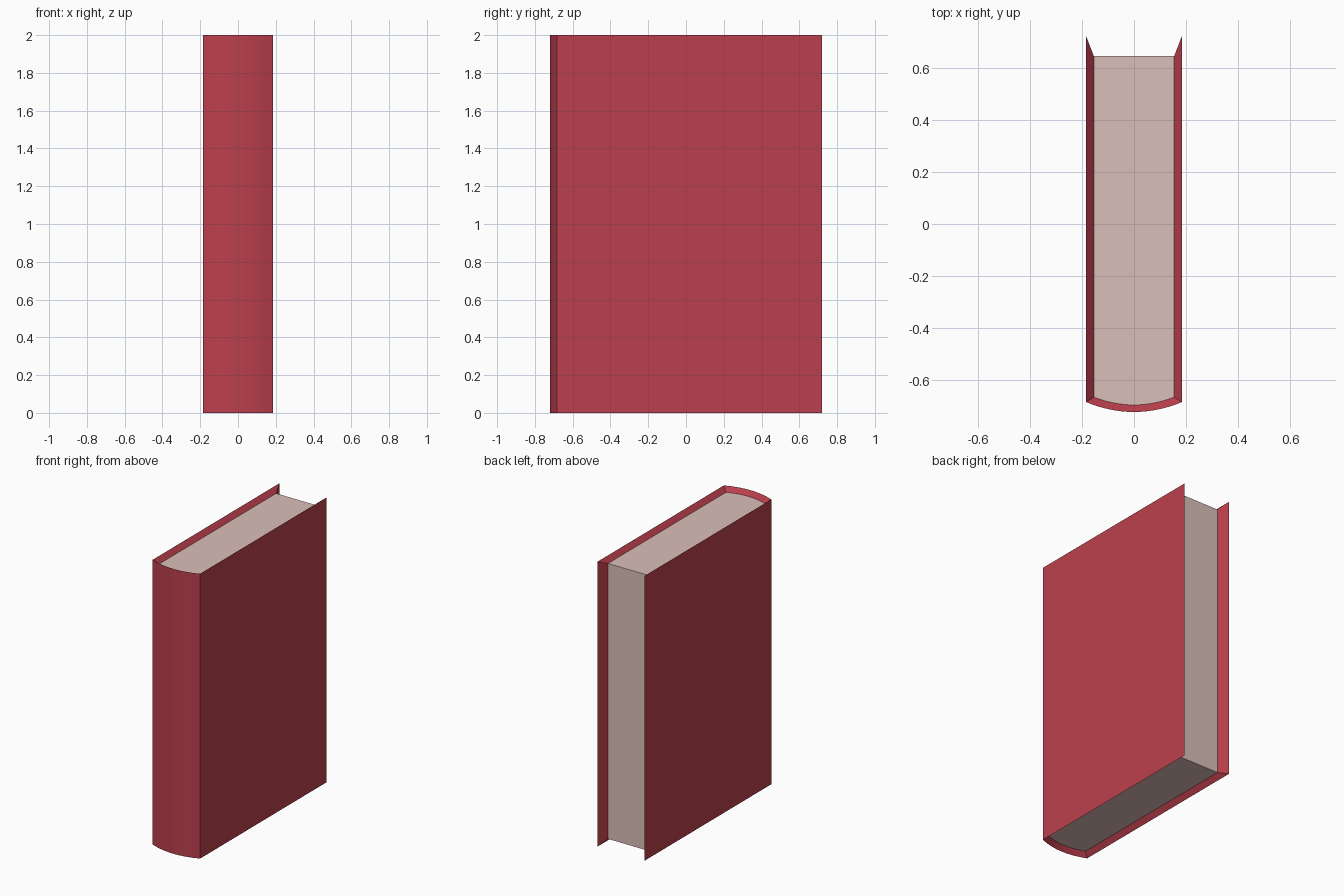
import bpy
import bmesh

cube = bpy.data.objects.get("Cube")
if cube:
    bpy.data.objects.remove(cube, do_unlink=True)

HEIGHT = 2.0
INSET = 0.033      # how far the pages sit below the cover's rim
SEGMENTS = 16      # spine curve


def material(name, color):
    mat = bpy.data.materials.new(name)
    mat.use_nodes = True
    mat.diffuse_color = color
    mat.node_tree.nodes["Principled BSDF"].inputs["Base Color"].default_value = color
    return mat


def outline(half_width, fore_y, corner_y, spine_y):
    """U-shaped outline: fore edge, around the curved spine, back to fore edge."""
    arc = []
    for i in range(SEGMENTS + 1):
        t = 2 * i / SEGMENTS - 1
        arc.append((half_width * t, spine_y + (corner_y - spine_y) * t * t))
    return [(-half_width, fore_y)] + arc + [(half_width, fore_y)]


def ring(bm, points, z):
    return [bm.verts.new((x, y, z)) for x, y in points]


def finish(bm, name, mat):
    bmesh.ops.recalc_face_normals(bm, faces=bm.faces[:])
    mesh = bpy.data.meshes.new(name)
    bm.to_mesh(mesh)
    bm.free()
    mesh.materials.append(mat)
    obj = bpy.data.objects.new(name, mesh)
    bpy.context.collection.objects.link(obj)
    bpy.ops.object.select_all(action="DESELECT")
    obj.select_set(True)
    bpy.context.view_layer.objects.active = obj
    bpy.ops.object.shade_smooth_by_angle(angle=0.5)
    return obj


red = material("cover red", (0.50, 0.051, 0.074, 1))
cream = material("page cream", (0.70, 0.52, 0.485, 1))

outer = outline(0.184, 0.721, -0.683, -0.721)
inner = outline(0.154, 0.644, -0.664, -0.694)

# Cover: outer wall with rims sloping inward to the pages
bm = bmesh.new()
rings = [ring(bm, inner, INSET), ring(bm, outer, 0),
         ring(bm, outer, HEIGHT), ring(bm, inner, HEIGHT - INSET)]
for low, high in zip(rings, rings[1:]):
    for i in range(len(outer) - 1):
        bm.faces.new((low[i], low[i + 1], high[i + 1], high[i]))
for end in (0, -1):
    bm.faces.new([r[end] for r in rings])   # sloped fore edge strips
finish(bm, "book_cover", red)

# Page block: closed prism filling the cover
bm = bmesh.new()
base = bm.faces.new(ring(bm, inner, INSET))
top = bmesh.ops.extrude_face_region(bm, geom=[base], use_keep_orig=True)
bmesh.ops.translate(bm, vec=(0, 0, HEIGHT - 2 * INSET),
                    verts=[g for g in top["geom"] if isinstance(g, bmesh.types.BMVert)])
finish(bm, "page_block", cream)
